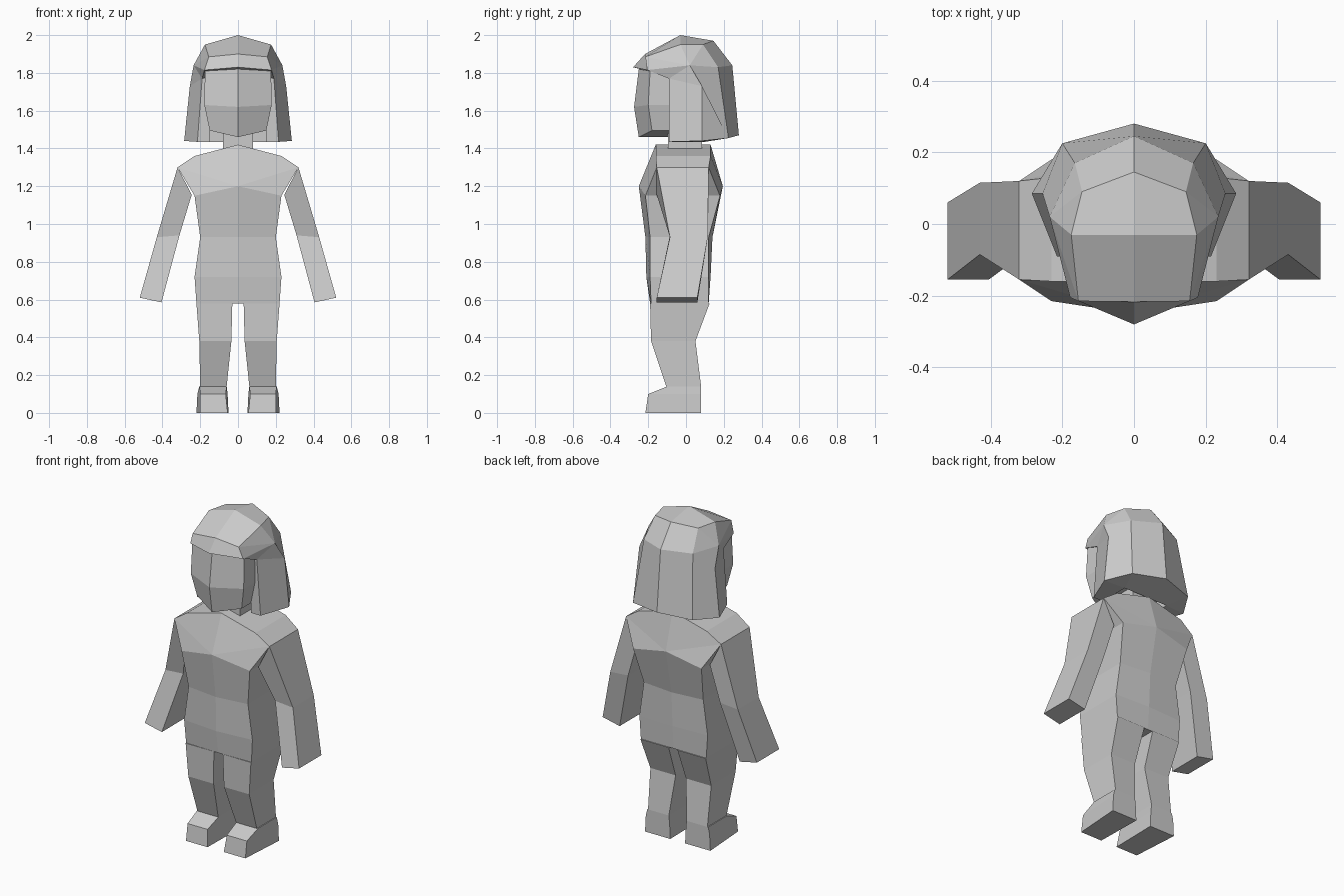
import bpy
import bmesh

default_cube = bpy.data.objects.get("Cube")
if default_cube:
    bpy.data.objects.remove(default_cube, do_unlink=True)

# One plain grey covers the whole figure
grey = bpy.data.materials.new("plain_grey")
grey.use_nodes = True
grey.diffuse_color = (0.6, 0.6, 0.6, 1)
shader = next(node for node in grey.node_tree.nodes if node.type == 'BSDF_PRINCIPLED')
shader.inputs["Base Color"].default_value = grey.diffuse_color
shader.inputs["Roughness"].default_value = 0.8


def finish(name, bm):
    """Mirror the left half across x, weld the middle and make the object."""
    bmesh.ops.mirror(bm, geom=bm.verts[:] + bm.edges[:] + bm.faces[:],
                     axis='X', merge_dist=0.0001)
    bmesh.ops.remove_doubles(bm, verts=bm.verts[:], dist=0.0001)
    bmesh.ops.recalc_face_normals(bm, faces=bm.faces[:])
    mesh = bpy.data.meshes.new(name)
    bm.to_mesh(mesh)
    bm.free()
    mesh.materials.append(grey)
    obj = bpy.data.objects.new(name, mesh)
    bpy.context.collection.objects.link(obj)
    return obj


def patch(name, points, faces):
    """Build a shell from named points and faces that list those names."""
    bm = bmesh.new()
    verts = {key: bm.verts.new(co) for key, co in points.items()}
    for face in faces:
        bm.faces.new([verts[key] for key in face.split()])
    return finish(name, bm)


def loft(name, rings, closed):
    """Skin successive rings and cap both ends; repeated points are shared."""
    bm = bmesh.new()
    cache = {}

    def vert(co):
        if co not in cache:
            cache[co] = bm.verts.new(co)
        return cache[co]

    rows = [[vert(co) for co in ring] for ring in rings]
    count = len(rows[0])
    for lower, upper in zip(rows, rows[1:]):
        for i in range(count if closed else count - 1):
            j = (i + 1) % count
            corners = list(dict.fromkeys((lower[i], lower[j], upper[j], upper[i])))
            if len(corners) > 2:
                bm.faces.new(corners)
    bm.faces.new(rows[0])
    bm.faces.new(rows[-1])
    return finish(name, bm)


def box_ring(inner, outer, front, back, z):
    return [(inner, front, z), (outer, front, z), (outer, back, z), (inner, back, z)]


def half_ring(front, front_z, side, side_front, side_back, side_z, back):
    """Half of a torso section, from the front centre round to the back centre."""
    return [(0, front, front_z), (side, side_front, side_z),
            (side, side_back, side_z), (0, back, front_z)]


# Torso: collar, shoulder tips, armpits, waist, hips, crotch
loft("torso", [
    half_ring(-.16, 1.42, .23, -.16, .13, 1.36, .13),
    half_ring(-.25, 1.2, .32, -.155, .12, 1.3, .195),
    half_ring(-.25, 1.2, .23, -.215, .18, 1.15, .195),
    half_ring(-.215, .93, .2, -.19, .12, .93, .14),
    half_ring(-.21, .72, .23, -.19, .12, .72, .13),
    half_ring(-.19, .58, .22, -.185, .12, .58, .12),
], closed=False)

# Legs with a slight bend at the knee
loft("legs", [
    box_ring(.03, .22, -.19, .125, .58),
    box_ring(.035, .205, -.185, .05, .38),
    box_ring(.06, .2, -.105, .08, .14),
], closed=True)

# Feet, narrowing and sloping down to the toe
loft("feet", [
    [(.055, -.215, 0), (.2, -.215, 0), (.22, .08, 0), (.05, .08, 0)],
    [(.065, -.2, .1), (.2, -.2, .1), (.215, .08, .1), (.055, .08, .1)],
    box_ring(.06, .205, -.1, .08, .14),
], closed=True)


def arm_ring(outer, outer_z, inner, inner_z, front, back):
    return [(outer, front, outer_z), (outer, back, outer_z),
            (inner, back, inner_z), (inner, front, inner_z)]


# Arms: shoulder, elbow, hand
loft("arms", [
    arm_ring(.32, 1.3, .245, 1.155, -.155, .12),
    arm_ring(.43, .93, .31, .94, -.085, .115),
    arm_ring(.52, .61, .405, .585, -.155, .06),
], closed=True)

# Neck
loft("neck", [box_ring(0, .08, -.095, .085, z) for z in (1.39, 1.5)], closed=True)

# Head with a creased face
loft("head", [
    half_ring(-.25, 1.82, .175, -.19, .05, 1.81, .05),
    half_ring(-.275, 1.62, .178, -.2, .05, 1.63, .05),
    half_ring(-.25, 1.46, .15, -.18, .05, 1.495, .05),
], closed=False)

# Hair: crown, fringe, long sides and the hollow around the neck
hair_points = {
    "crown": (0, -.03, 2), "crown_side": (.175, -.03, 1.95),
    "fringe": (0, -.217, 1.9), "fringe_side": (.155, -.215, 1.885),
    "brim": (0, -.28, 1.83), "brim_side": (.178, -.205, 1.815),
    "rear": (0, .145, 1.97), "rear_side": (.145, .09, 1.95),
    "nape": (0, .245, 1.84), "nape_side": (.165, .17, 1.83),
    "temple": (.235, .02, 1.84), "ear": (.255, .085, 1.73), "lock": (.19, -.09, 1.77),
    "hem": (0, .28, 1.47), "hem_side": (.2, .225, 1.455),
    "hem_ear": (.285, .085, 1.44), "hem_lock": (.215, -.09, 1.435),
    "in_lock": (.15, -.09, 1.435), "in_side": (.15, .1, 1.435), "in_rear": (0, .1, 1.435),
    "top_lock": (.15, -.09, 1.78), "top_side": (.15, .1, 1.78),
    "top_rear": (0, .1, 1.78), "top_front": (0, -.09, 1.78),
}
patch("hair", hair_points, [
    "crown crown_side fringe_side fringe",
    "fringe fringe_side brim_side brim",
    "crown rear rear_side crown_side",
    "rear nape nape_side rear_side",
    "crown_side rear_side temple",
    "rear_side nape_side temple",
    "crown_side temple fringe_side",
    "fringe_side temple brim_side",
    "brim_side temple lock",
    "temple ear lock",
    "ear hem_ear hem_lock lock",
    "nape hem hem_side nape_side",
    "nape_side hem_side hem_ear ear temple",
    "lock hem_lock in_lock top_lock",
    "hem in_rear in_side hem_side",
    "hem_side in_side hem_ear",
    "hem_ear in_side in_lock hem_lock",
    "in_lock in_side top_side top_lock",
    "in_side in_rear top_rear top_side",
    "top_lock top_side top_rear top_front",
    "brim brim_side lock top_lock top_front",
])
